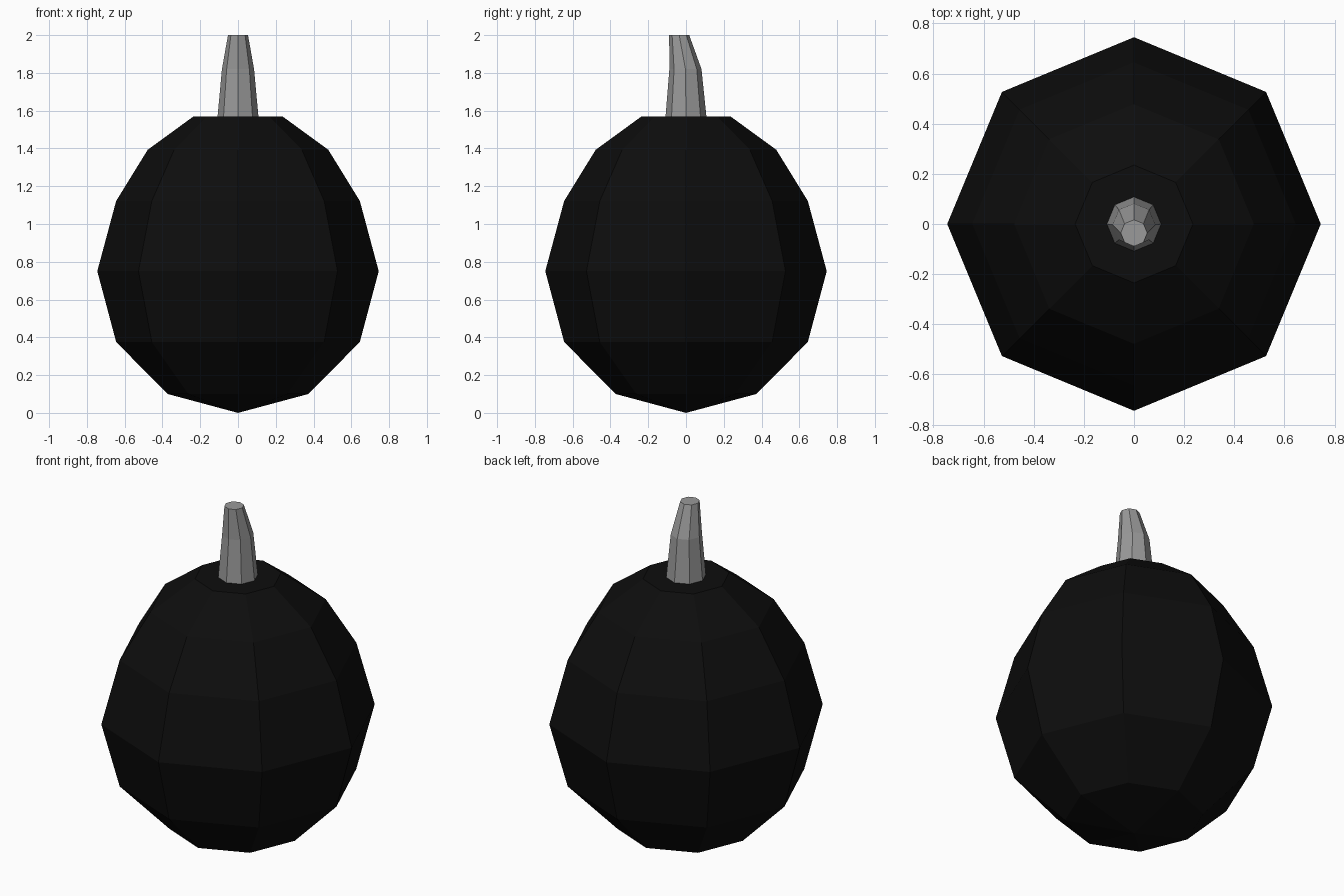
import bpy, bmesh, math

if "Cube" in bpy.data.objects:
    bpy.data.objects.remove(bpy.data.objects["Cube"])

SIDES = 8


def material(name, value):
    m = bpy.data.materials.new(name)
    m.diffuse_color = (value, value, value, 1)
    m.use_nodes = True
    m.node_tree.nodes["Principled BSDF"].inputs["Base Color"].default_value = m.diffuse_color
    return m


def lathe(name, rings, mat):
    """Skin eight-sided rings given as (z, radius, y offset); radius 0 is a point."""
    bm = bmesh.new()
    loops = []
    for z, r, oy in rings:
        if r == 0:
            loops.append([bm.verts.new((0, oy, z))] * SIDES)
        else:
            loops.append([bm.verts.new((r * math.cos(i * math.tau / SIDES),
                                        oy + r * math.sin(i * math.tau / SIDES), z))
                          for i in range(SIDES)])
    for low, high in zip(loops, loops[1:]):
        for i in range(SIDES):
            j = (i + 1) % SIDES
            quad = [low[i], low[j], high[j], high[i]]
            bm.faces.new(list(dict.fromkeys(quad)))
    for loop in (loops[0], loops[-1]):
        if loop[0] is not loop[1]:
            bm.faces.new(loop)
    bmesh.ops.recalc_face_normals(bm, faces=bm.faces)
    mesh = bpy.data.meshes.new(name)
    bm.to_mesh(mesh)
    bm.free()
    mesh.materials.append(mat)
    obj = bpy.data.objects.new(name, mesh)
    bpy.context.collection.objects.link(obj)
    return obj


# Round faceted fruit body with a flat top
lathe("body", [(0, 0, 0), (0.10, 0.372, 0), (0.375, 0.645, 0), (0.75, 0.745, 0),
               (1.122, 0.645, 0), (1.393, 0.478, 0), (1.57, 0.235, 0)],
      material("near black", 0.004))

# Tapering stem that leans to the front at its tip
lathe("stem", [(1.56, 0.109, 0), (1.82, 0.085, -0.003), (2.0, 0.053, -0.036)],
      material("mid grey", 0.32))
